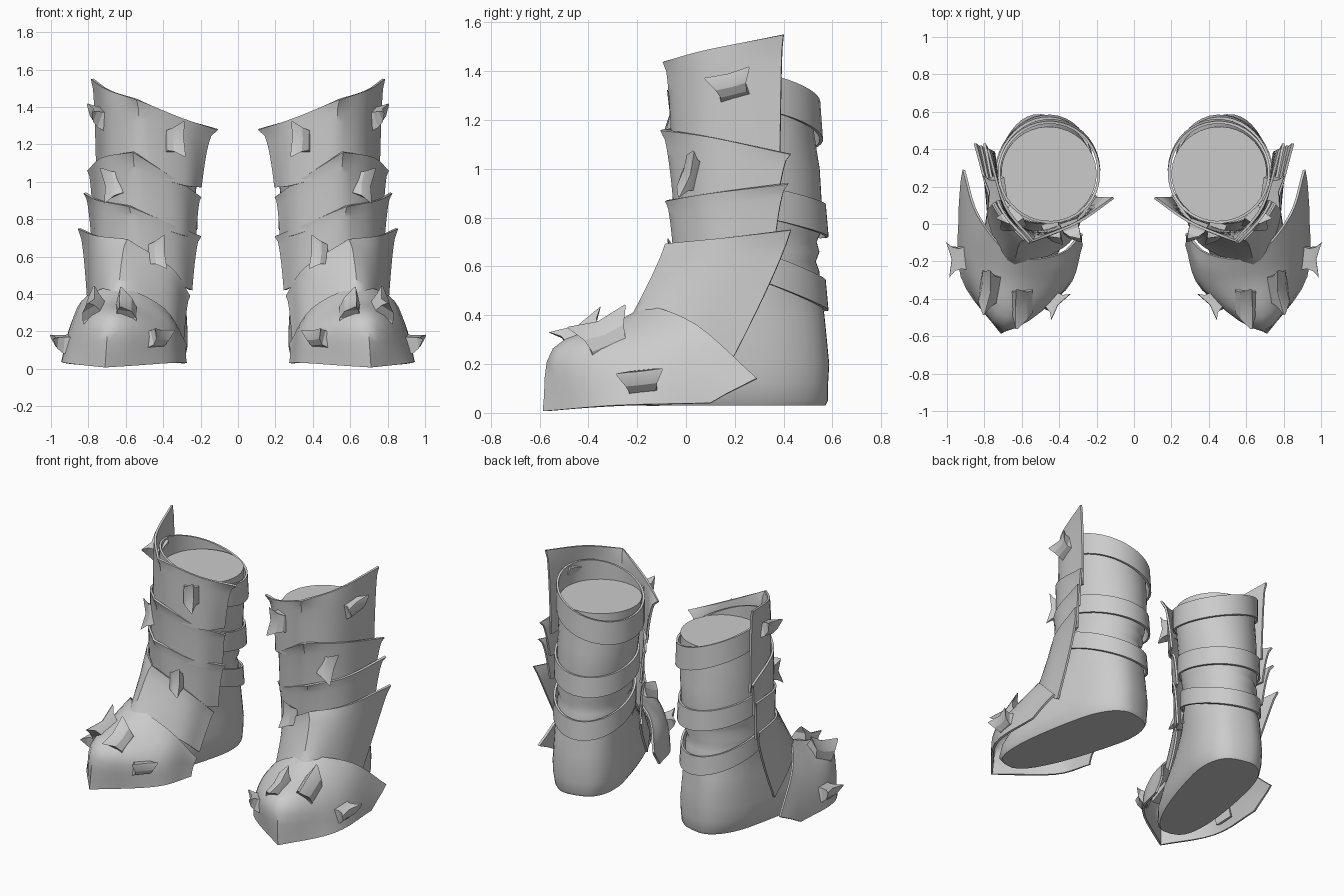
import bpy
import bmesh
from math import sin, cos, pi, radians
from mathutils import Vector

cube = bpy.data.objects.get("Cube")
if cube:
    bpy.data.objects.remove(cube)

# One plain grey for everything
grey = bpy.data.materials.new("plain grey")
grey.use_nodes = True
COLOUR = (0.6, 0.6, 0.6, 1)
grey.diffuse_color = COLOUR
grey.node_tree.nodes["Principled BSDF"].inputs["Base Color"].default_value = COLOUR


def finish(name, bm, angle=35, thickness=0):
    """Turn a bmesh of the left boot into a mirrored, shaded object."""
    bmesh.ops.recalc_face_normals(bm, faces=bm.faces)
    mesh = bpy.data.meshes.new(name)
    bm.to_mesh(mesh)
    bm.free()
    mesh.materials.append(grey)
    ob = bpy.data.objects.new(name, mesh)
    bpy.context.collection.objects.link(ob)
    bpy.ops.object.select_all(action="DESELECT")
    ob.select_set(True)
    bpy.context.view_layer.objects.active = ob
    bpy.ops.object.shade_smooth_by_angle(angle=radians(angle))
    if thickness:
        solid = ob.modifiers.new("thickness", "SOLIDIFY")
        solid.thickness = thickness
        solid.offset = 0
        split = ob.modifiers.new("crisp_rim", "EDGE_SPLIT")
        split.split_angle = radians(50)
    mirror = ob.modifiers.new("other_boot", "MIRROR")
    mirror.use_axis[0] = True
    mirror.use_mirror_merge = False


def bridge(bm, rows, closed):
    """Skin a list of point rows with quads and return the vertex rows."""
    grid = [[bm.verts.new(p) for p in row] for row in rows]
    for a, b in zip(grid, grid[1:]):
        n = len(a)
        for i in range(n if closed else n - 1):
            j = (i + 1) % n
            bm.faces.new((a[i], a[j], b[j], b[i]))
    return grid


def spline(points, steps=5):
    """Catmull-Rom curve through the points."""
    p = [Vector(q) for q in points]
    p = [p[0] * 2 - p[1]] + p + [p[-1] * 2 - p[-2]]
    out = []
    for a, b, c, d in zip(p, p[1:], p[2:], p[3:]):
        for k in range(steps):
            t = k / steps
            out.append(b + (c - a) * t / 2 + (a * 2 - b * 5 + c * 4 - d) * t * t / 2
                       + (b * 3 - a - c * 3 + d) * t ** 3 / 2)
    return out + [p[-2]]


def ridged(points):
    """Two curves that meet in a crease at the middle point."""
    m = len(points) // 2
    return spline(points[:m + 1])[:-1] + spline(points[m:])


# Boot body: egg-shaped sections, long towards the toe
YAW = radians(14)
FORWARD = Vector((sin(YAW), -cos(YAW), 0))
SIDE = Vector((cos(YAW), sin(YAW), 0))


def section(z, x, front, back, width, tilt=0, lean=0, n=40):
    centre = Vector((x, 0.27, 0))
    ring = []
    for i in range(n):
        a = 2 * pi * i / n
        c, s = cos(a), sin(a)
        if front > 0.35:
            s = abs(s) ** 0.7 * (1 if s > 0 else -1)
        p = centre + FORWARD * c * (front if c > 0 else back) + SIDE * s * width
        p.z = z - tilt * (p.y - centre.y) + lean * (p.x - centre.x)
        ring.append(p)
    return ring


body = [
    (0.03, 0.51, 0.75, 0.3, 0.205), (0.05, 0.51, 0.77, 0.31, 0.215), (0.12, 0.51, 0.74, 0.31, 0.23),
    (0.2, 0.51, 0.66, 0.315, 0.23), (0.3, 0.51, 0.5, 0.305, 0.225), (0.4, 0.51, 0.4, 0.295, 0.22),
    (0.5, 0.5, 0.32, 0.285, 0.22), (0.58, 0.5, 0.28, 0.28, 0.225), (0.62, 0.5, 0.27, 0.265, 0.215),
    (0.66, 0.495, 0.27, 0.28, 0.23), (0.7, 0.49, 0.26, 0.268, 0.22), (0.74, 0.49, 0.26, 0.285, 0.235),
    (0.85, 0.48, 0.26, 0.29, 0.24), (1.0, 0.47, 0.26, 0.28, 0.25), (1.15, 0.46, 0.26, 0.255, 0.255),
    (1.27, 0.455, 0.26, 0.25, 0.255),
]
bm = bmesh.new()
rings = bridge(bm, [section(*row) for row in body], True)
bm.faces.new(rings[0])
bm.faces.new(rings[-1])
finish("boot_body", bm, 45)

# Three slanted straps
straps = [("upper_strap", 1.24, 0.455, 0.28, 0.267, 0.15, 0.32, 0.075),
          ("middle_strap", 0.85, 0.48, 0.305, 0.254, 0.2, 0.1, 0.065),
          ("lower_strap", 0.59, 0.495, 0.305, 0.245, 0.35, 0.1, 0.06)]
for name, z, x, back, width, tilt, lean, half in straps:
    bm = bmesh.new()
    bridge(bm, [section(z + k * half, x, 0.26, back - k * 0.006, width, tilt, lean)
                for k in (-1, 0, 1)], True)
    finish(name, bm, 35, 0.014)


# Shin plates: rim and hem from the inner end, over the front ridge, to the outer
# end; low powers flare the rim, sideways and forwards
def plate(name, rim, hem, side_power, front_power):
    top, low = ridged(rim), spline(hem)
    rows = []
    for k in range(11):
        v = k / 10
        rows.append([Vector((a.x + (b.x - a.x) * v ** side_power,
                             a.y + (b.y - a.y) * v ** front_power,
                             a.z + (b.z - a.z) * v)) for a, b in zip(top, low)])
    bm = bmesh.new()
    bridge(bm, rows, False)
    finish(name, bm, 40, 0.014)


plate("cuff_plate",
      [(0.11, 0.14, 1.28), (0.3, 0.01, 1.34), (0.54, -0.09, 1.44), (0.69, 0.1, 1.49), (0.78, 0.4, 1.55)],
      [(0.2, 0.14, 0.97), (0.29, 0.02, 0.98), (0.52, -0.05, 1.04), (0.69, 0.08, 1.02), (0.75, 0.385, 0.98)],
      0.4, 0.4)
plate("upper_shin_plate",
      [(0.2, 0.15, 0.92), (0.33, 0.0, 1.01), (0.56, -0.1, 1.16), (0.72, 0.1, 1.13), (0.8, 0.43, 1.06)],
      [(0.23, 0.16, 0.7), (0.32, 0.02, 0.72), (0.55, -0.04, 0.8), (0.72, 0.1, 0.82), (0.77, 0.37, 0.82)],
      0.45, 0.5)
plate("lower_shin_plate",
      [(0.2, 0.15, 0.71), (0.35, 0.0, 0.77), (0.58, -0.08, 0.87), (0.74, 0.1, 0.9), (0.82, 0.42, 0.94)],
      [(0.25, 0.14, 0.42), (0.34, 0.02, 0.46), (0.56, -0.04, 0.58), (0.73, 0.1, 0.6), (0.775, 0.36, 0.66)],
      0.45, 0.5)
plate("instep_plate",
      [(0.26, 0.11, 0.39), (0.36, -0.01, 0.54), (0.59, -0.08, 0.69), (0.75, 0.1, 0.71), (0.85, 0.43, 0.75)],
      [(0.295, 0.0, 0.15), (0.38, -0.12, 0.27), (0.64, -0.22, 0.39), (0.76, -0.03, 0.33), (0.79, 0.18, 0.2)],
      0.5, 1.15)

# Toe cap: curves from the rear edge forward and down to the ground
cap = [
    [(0.28, -0.05, 0.13), (0.4, -0.16, 0.32), (0.64, -0.17, 0.43), (0.83, 0.04, 0.36), (0.91, 0.29, 0.14)],
    [(0.285, -0.07, 0.1), (0.38, -0.25, 0.26), (0.66, -0.3, 0.36), (0.86, -0.1, 0.28), (0.92, 0.23, 0.11)],
    [(0.285, -0.09, 0.07), (0.38, -0.34, 0.17), (0.69, -0.54, 0.26), (0.89, -0.22, 0.18), (0.925, 0.17, 0.08)],
]
ground = [(0.28, -0.11, 0.03), (0.37, -0.35, 0.03), (0.71, -0.58, 0.007), (0.92, -0.28, 0.03), (0.93, 0.1, 0.04)]
lines = [spline(curve) for curve in cap] + [ridged(ground)]
bm = bmesh.new()
bridge(bm, [spline(column, 4) for column in zip(*lines)], False)
finish("toe_cap", bm, 50, 0.014)


# Spikes: a block that narrows at the neck and flares into a hollow, upswept edge
def spike(name, place, out, along, size=1.0):
    n = Vector(out).normalized()
    t = Vector(along)
    t = (t - n * t.dot(n)).normalized()
    b = n.cross(t)
    bm = bmesh.new()
    rows = []
    for height, length, width, dip, sweep in (
            (-0.03, 0.065, 0.05, 0, 0), (0.015, 0.055, 0.044, 0, 0),
            (0.05, 0.065, 0.03, 0.01, 0.01), (0.08, 0.095, 0.004, 0.022, 0.03)):
        ring = []
        for u, w in ((-1, -1), (0, -1), (1, -1), (1, 1), (0, 1), (-1, 1)):
            h = height - dip * (u == 0)
            ring.append(Vector(place) + (t * u * length + b * (w * width + sweep) + n * h) * size)
        rows.append(ring)
    grid = bridge(bm, rows, True)
    for ring in (grid[0], grid[-1]):
        bm.faces.new((ring[0], ring[1], ring[4], ring[5]))
        bm.faces.new((ring[1], ring[2], ring[3], ring[4]))
    finish(name, bm, 25)


spike("cuff_front_spike", (0.34, -0.02, 1.22), (-0.3, -0.9, 0.1), (0, 0, 1))
spike("cuff_outer_spike", (0.73, 0.19, 1.34), (0.9, -0.2, 0.3), (0, 1, 0.2))
spike("upper_shin_spike", (0.64, 0.03, 0.98), (0.75, -0.6, 0.1), (-0.1, -0.3, -0.9), 1.05)
spike("instep_spike", (0.44, -0.03, 0.61), (-0.3, -0.9, 0.2), (0, 0, 1), 0.95)
spike("toe_top_spike", (0.76, -0.33, 0.29), (0.5, -0.2, 0.7), (-0.2, 1, 0.3), 1.35)
spike("toe_front_spike", (0.6, -0.41, 0.29), (-0.1, -0.4, 0.8), (0, -1, -0.4), 1.25)
spike("toe_inner_spike", (0.44, -0.41, 0.16), (-0.7, -0.5, 0.3), (0.4, -0.8, 0.1), 0.9)
spike("toe_outer_spike", (0.92, -0.18, 0.13), (1, -0.1, 0.1), (0, 1, 0.1))
